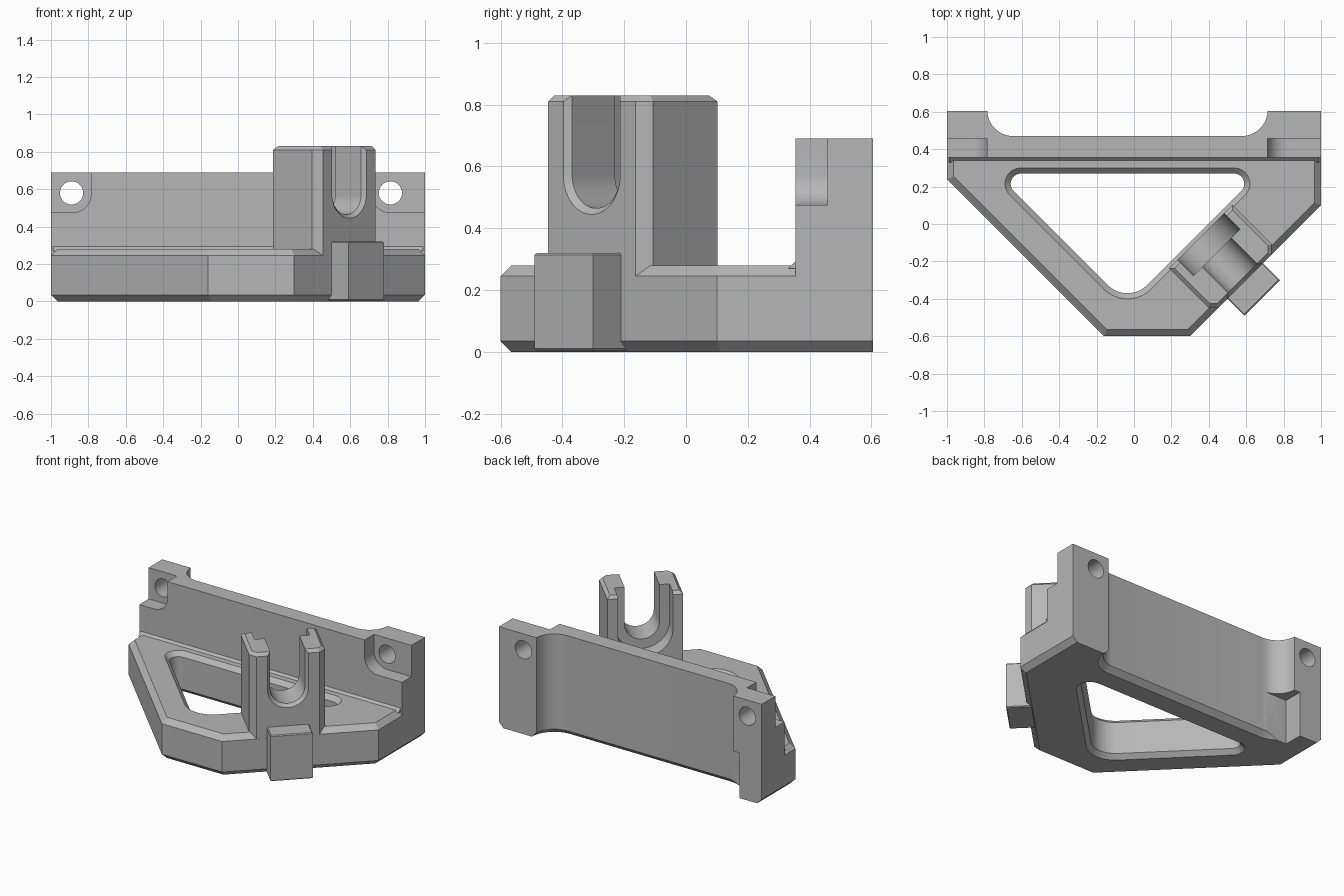
import bpy, bmesh
from math import pi, atan2, sin, cos, tan
from mathutils import Vector, Matrix

cube = bpy.data.objects.get("Cube")
if cube:
    bpy.data.objects.remove(cube, do_unlink=True)

grey = bpy.data.materials.new("plain grey")
grey.use_nodes = True
COLOR = (0.47, 0.47, 0.47, 1)
grey.diffuse_color = COLOR
grey.node_tree.nodes["Principled BSDF"].inputs["Base Color"].default_value = COLOR


def rounded(corners, steps=10):
    """Corner list of (x, y, radius) to a polygon with arcs."""
    out = []
    n = len(corners)
    for i, (x, y, r) in enumerate(corners):
        p = Vector((x, y))
        if not r:
            out.append(p)
            continue
        a = (Vector(corners[i - 1][:2]) - p).normalized()
        b = (Vector(corners[(i + 1) % n][:2]) - p).normalized()
        half = a.angle(b) / 2
        centre = p + (a + b).normalized() * r / sin(half)
        start, end = (p + d * r / tan(half) - centre for d in (a, b))
        t0 = atan2(start.y, start.x)
        sweep = (atan2(end.y, end.x) - t0 + pi) % (2 * pi) - pi
        for k in range(steps + 1):
            t = t0 + sweep * k / steps
            out.append(centre + Vector((cos(t), sin(t))) * r)
    return out


def inset(pts, d):
    """Mitred inset of a counter-clockwise polygon; negative d grows it."""
    out = []
    for i, p in enumerate(pts):
        e1 = (p - pts[i - 1]).normalized()
        e2 = (pts[(i + 1) % len(pts)] - p).normalized()
        n1, n2 = Vector((-e1.y, e1.x)), Vector((-e2.y, e2.x))
        out.append(p + (n1 + n2) * d / (1 + n1.dot(n2)))
    return out


def loft(name, pts, layers, frame=Matrix()):
    """Solid through (height, inset) layers of one outline."""
    bm = bmesh.new()
    rings = [[bm.verts.new(frame @ Vector((p.x, p.y, z))) for p in inset(pts, d)]
             for z, d in layers]
    bm.faces.new(rings[0])
    bm.faces.new(rings[-1])
    n = len(pts)
    for lo, hi in zip(rings, rings[1:]):
        for i in range(n):
            j = (i + 1) % n
            bm.faces.new((lo[i], lo[j], hi[j], hi[i]))
    bmesh.ops.recalc_face_normals(bm, faces=bm.faces)
    mesh = bpy.data.meshes.new(name)
    bm.to_mesh(mesh)
    bm.free()
    mesh.materials.append(grey)
    obj = bpy.data.objects.new(name, mesh)
    bpy.context.collection.objects.link(obj)
    return obj


def rect(x0, x1, y0, y1):
    return rounded([(x0, y0, 0), (x1, y0, 0), (x1, y1, 0), (x0, y1, 0)])


def cut(obj, cutter):
    cutter.hide_render = True
    mod = obj.modifiers.new("cut", "BOOLEAN")
    mod.operation = "DIFFERENCE"
    mod.solver = "EXACT"
    mod.object = cutter
    bpy.context.view_layer.objects.active = obj
    bpy.ops.object.modifier_apply(modifier=mod.name)
    bpy.data.objects.remove(cutter, do_unlink=True)


UPRIGHT = Matrix.Rotation(pi / 2, 4, "X")    # outline in x-z, depth along -y
DIAGONAL = Matrix.Rotation(pi / 4, 4, "Z")   # along the right slanted side
CH = 0.035

# Base plate with chamfered rim
base = loft("base_frame", rounded([
    (-1, 0.46, 0), (-1, 0.24, 0), (-0.16, -0.6, 0), (0.3, -0.6, 0),
    (1, 0.1, 0), (1, 0.46, 0)]),
    [(0, CH), (CH, 0), (0.28 - CH, 0), (0.28, CH)])

# Rounded triangular window through the base
window = rounded([(-0.81, 0.3, 0.085), (-0.035, -0.475, 0.18), (0.74, 0.3, 0.085)])
cut(base, loft("window_cutter", window,
               [(-0.03, -0.03), (0.03, 0.03), (0.25, 0.03), (0.31, -0.03)]))

# Back wall with thicker ends
wall = loft("back_wall", rounded([
    (-1, 0.355, 0), (1, 0.355, 0), (1, 0.68, 0), (0.715, 0.68, 0),
    (0.715, 0.47, 0.14), (-0.785, 0.47, 0.14), (-0.785, 0.68, 0), (-1, 0.68, 0)]),
    [(0, CH), (CH, 0), (0.69, 0)])
cut(wall, loft("rear_trim", rect(-2, 2, 0.605, 1), [(-1, 0), (1, 0)]))
cut(wall, loft("corner_relief", rect(-0.83, -0.65, 0.472, 0.8), [(-0.1, 0), (0.31, 0)]))

# Screw pockets and holes at both ends of the wall
for inner, outer, hole in ((-0.785, -1.1, -0.89), (0.715, 1.1, 0.815)):
    pocket = [(inner, 0.475, 0.1), (outer, 0.475, 0), (outer, 0.8, 0), (inner, 0.8, 0)]
    if outer < inner:
        pocket.reverse()
    cut(wall, loft("pocket_cutter", rounded(pocket), [(-0.457, 0), (-0.2, 0)], UPRIGHT))
    circle = [Vector((hole + 0.062 * cos(k * pi / 16), 0.58 + 0.062 * sin(k * pi / 16)))
              for k in range(32)]
    cut(wall, loft("hole_cutter", circle, [(-0.8, 0), (-0.2, 0)], UPRIGHT))

# Small sloped strip where wall meets base
strip = [Vector((0.33, 0.27)), Vector((0.37, 0.27)), Vector((0.37, 0.31))]
loft("wall_fillet", strip, [(-0.99, 0), (0.99, 0)],
     Matrix(((0, 0, 1, 0), (1, 0, 0, 0), (0, 1, 0, 0), (0, 0, 0, 1))))

# Forked post on the slanted side
U0, U1, MID = -0.035, 0.445, 0.205
post = loft("forked_post", rounded([
    (U0 + 0.04, -0.636, 0), (U1 - 0.04, -0.636, 0), (U1, -0.596, 0),
    (U1, -0.3, 0), (U0, -0.3, 0), (U0, -0.596, 0)]),
    [(0, CH), (CH, 0), (0.81, 0), (0.83, 0.02)], DIAGONAL)


def u_slot(half, layers):
    low = 0.575 - half
    outline = rounded([(MID - half, low, half * 0.99), (MID + half, low, half * 0.99),
                       (MID + half, 1, 0), (MID - half, 1, 0)], 14)
    cut(post, loft("slot_cutter", outline, layers, DIAGONAL @ UPRIGHT))


u_slot(0.11, [(0.2, 0), (0.616, 0), (0.656, -0.04)])
u_slot(0.175, [(0.2, 0), (0.42, 0)])

# Square lug in front of the post
loft("front_lug", rect(MID - 0.134, MID + 0.134, -0.764, -0.5),
     [(0.005, 0.006), (0.011, 0), (0.314, 0), (0.32, 0.006)], DIAGONAL)

# Smooth the arcs, keep the chamfers crisp
for obj in bpy.context.scene.objects:
    obj.select_set(obj.type == "MESH")
bpy.context.view_layer.objects.active = base
bpy.ops.object.shade_smooth_by_angle(angle=pi / 6)
